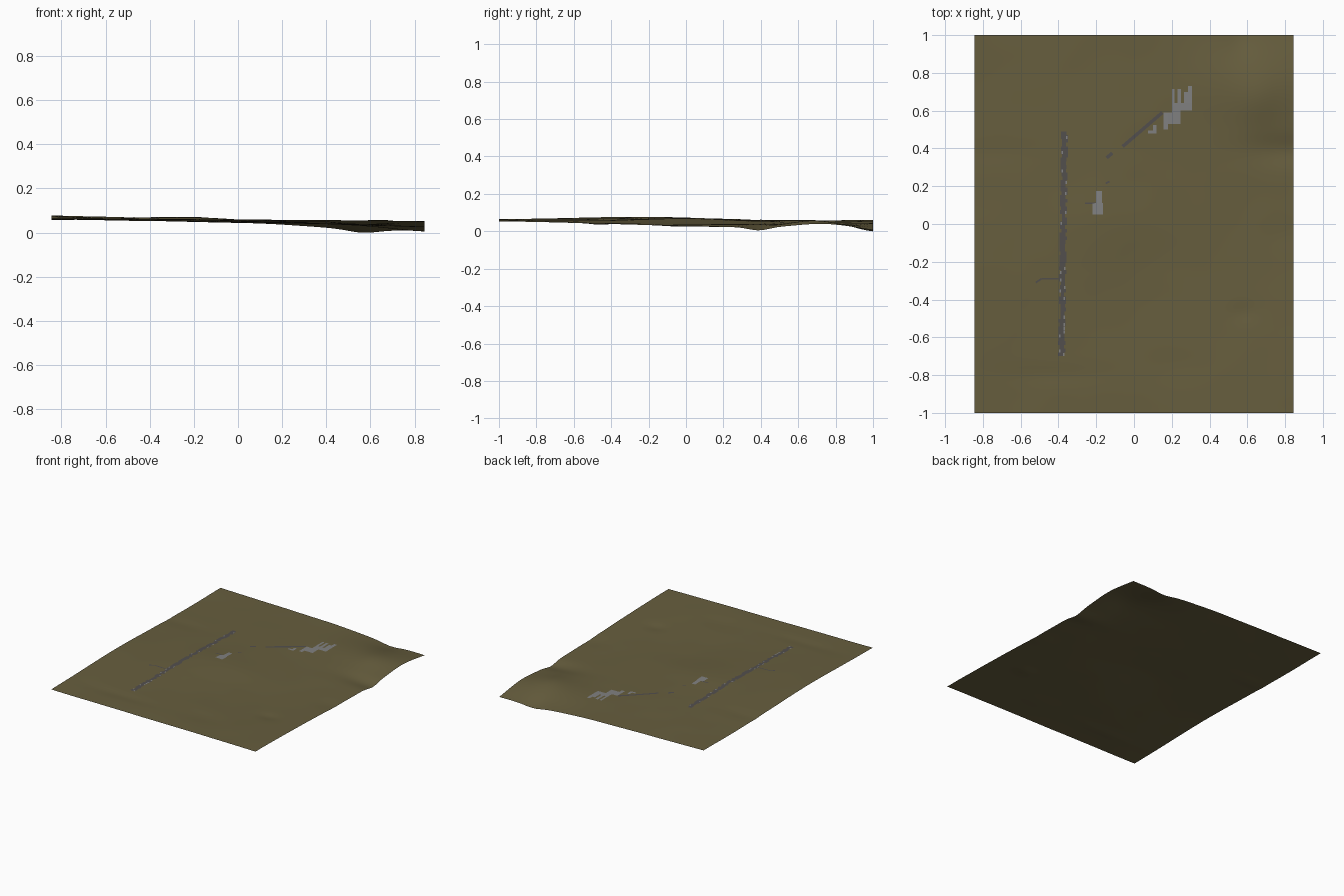
import bpy, bmesh, math, random
from mathutils import noise, Vector

if "Cube" in bpy.data.objects:
    bpy.data.objects.remove(bpy.data.objects["Cube"])

random.seed(4)
HX, HY = 0.845, 1.0


def material(name, rgb):
    m = bpy.data.materials.new(name)
    m.diffuse_color = (*rgb, 1)
    m.use_nodes = True
    m.node_tree.nodes["Principled BSDF"].inputs["Base Color"].default_value = m.diffuse_color
    return m


GRASS = material("olive_ground", (0.135, 0.112, 0.048))
ASPHALT = material("dark_asphalt", (0.085, 0.078, 0.075))
CONCRETE = material("grey_concrete", (0.22, 0.22, 0.22))

# Coarse relief in hundredths, rows front to back, columns left to right
RELIEF = [
    (6.4, 6.2, 6.0, 5.8, 5.6, 5.2),
    (6.8, 6.3, 6.0, 5.5, 5.0, 4.9),
    (7.4, 6.6, 5.8, 4.8, 4.2, 4.3),
    (7.8, 7.0, 6.2, 4.5, 3.7, 3.5),
    (7.3, 6.8, 6.9, 4.8, 3.5, 2.8),
    (6.6, 6.4, 6.0, 4.4, 3.5, 2.3),
    (6.0, 6.0, 5.5, 4.3, 3.8, 2.6),
    (5.8, 5.8, 5.0, 4.3, 4.6, 3.9),
    (6.0, 5.4, 4.8, 3.8, 1.6, 0.8),
]
# Local hills and hollows: x, y, height, spread x, spread y
BUMPS = [(0.65, 0.66, 0.014, 0.12, 0.14), (0.85, 0.39, -0.019, 0.22, 0.08),
         (0.57, 1.0, -0.014, 0.09, 0.12), (-0.42, -0.80, -0.004, 0.25, 0.05),
         (0.58, -0.47, -0.005, 0.07, 0.05), (0.80, -0.06, -0.004, 0.10, 0.08),
         (0.25, -0.75, -0.003, 0.15, 0.08), (-0.75, 0.38, -0.003, 0.2, 0.06)]


def spline(v, t):
    """Smooth curve through evenly spaced values, t in 0..1"""
    s = t * (len(v) - 1)
    i = max(0, min(int(s), len(v) - 2))
    f = s - i
    b, c = v[i], v[i + 1]
    a = v[i - 1] if i > 0 else 2 * b - c
    d = v[i + 2] if i + 2 < len(v) else 2 * c - b
    return b + 0.5 * f * (c - a + f * (2*a - 5*b + 4*c - d + f * (3*(b - c) + d - a)))


def height(x, y):
    u, v = (x + HX) / (2 * HX), (y + HY) / (2 * HY)
    z = spline([spline(r, u) for r in RELIEF], v) / 100
    for bx, by, h, sx, sy in BUMPS:
        z += h * math.exp(-((x - bx) / sx) ** 2 - ((y - by) / sy) ** 2)
    z += 0.0014 * noise.noise(Vector((x * 5, y * 5, 0.3)))
    return max(z, 0.0)


def finish(bm, name, mat):
    me = bpy.data.meshes.new(name)
    bm.to_mesh(me)
    bm.free()
    me.materials.append(mat)
    ob = bpy.data.objects.new(name, me)
    bpy.context.collection.objects.link(ob)
    for p in me.polygons:
        p.use_smooth = True
    return ob


def patch(bm, corner, along, across, step=0.02, lift=0.0016):
    """Draped sheet spanned by two edge vectors from a corner"""
    n = max(1, math.ceil(math.hypot(*along) / step))
    m = max(1, math.ceil(math.hypot(*across) / step))
    rows = []
    for j in range(m + 1):
        row = []
        for i in range(n + 1):
            x = corner[0] + along[0] * i / n + across[0] * j / m
            y = corner[1] + along[1] * i / n + across[1] * j / m
            row.append(bm.verts.new((x, y, height(x, y) + lift)))
        rows.append(row)
    for j in range(m):
        for i in range(n):
            bm.faces.new((rows[j][i], rows[j][i+1], rows[j+1][i+1], rows[j+1][i]))


# Rolling ground sheet
bm = bmesh.new()
patch(bm, (-HX, -HY), (2 * HX, 0), (0, 2 * HY), 0.02, 0.0)
finish(bm, "ground", GRASS)

# Long straight runway, ragged where the ground covers it
bm = bmesh.new()
light = bmesh.new()
N = 60
for k in range(N):
    y = -0.70 + 1.19 * k / N
    x = -0.402 + 0.016 * k / N
    a = random.choice((0, 0, 0, 0.006, 0.01))
    b = random.choice((0, 0, 0.006, 0.01))
    patch(bm, (x + a, y), (0.038 - a - b, 0), (0, 1.19 / N))
    if random.random() < 0.25:
        patch(light, (x + random.choice((0.004, 0.026)), y), (0.008, 0), (0, 0.016), lift=0.0022)
finish(bm, "runway", ASPHALT)
finish(light, "runway_markings", CONCRETE)

# Thin access roads
bm = bmesh.new()
ROADS = [[(-0.06, 0.41), (0.15, 0.59)], [(-0.145, 0.35), (-0.115, 0.375)],
         [(-0.15, 0.215), (-0.13, 0.225)], [(-0.26, 0.11), (-0.20, 0.11)],
         [(-0.40, -0.29), (-0.49, -0.29), (-0.52, -0.31)]]
for k, road in enumerate(ROADS):
    w = 0.018 if k < 2 else 0.009
    for p, q in zip(road, road[1:]):
        dx, dy = q[0] - p[0], q[1] - p[1]
        l = math.hypot(dx, dy)
        nx, ny = -dy / l * w, dx / l * w
        patch(bm, (p[0] - nx / 2, p[1] - ny / 2), (dx, dy), (nx, ny))
finish(bm, "access_roads", ASPHALT)

# Stepped concrete aprons: x0, y0, x1, y1
bm = bmesh.new()
APRONS = [(-0.22, 0.05, -0.165, 0.11), (-0.20, 0.11, -0.17, 0.175),
          (0.075, 0.48, 0.12, 0.495), (0.10, 0.495, 0.12, 0.525),
          (0.155, 0.50, 0.18, 0.59), (0.18, 0.53, 0.245, 0.59),
          (0.20, 0.59, 0.245, 0.64), (0.245, 0.60, 0.308, 0.64),
          (0.20, 0.64, 0.215, 0.715), (0.23, 0.64, 0.25, 0.715),
          (0.265, 0.64, 0.285, 0.70), (0.285, 0.64, 0.308, 0.73)]
for x0, y0, x1, y1 in APRONS:
    patch(bm, (x0, y0), (x1 - x0, 0), (0, y1 - y0))
finish(bm, "aprons", CONCRETE)
